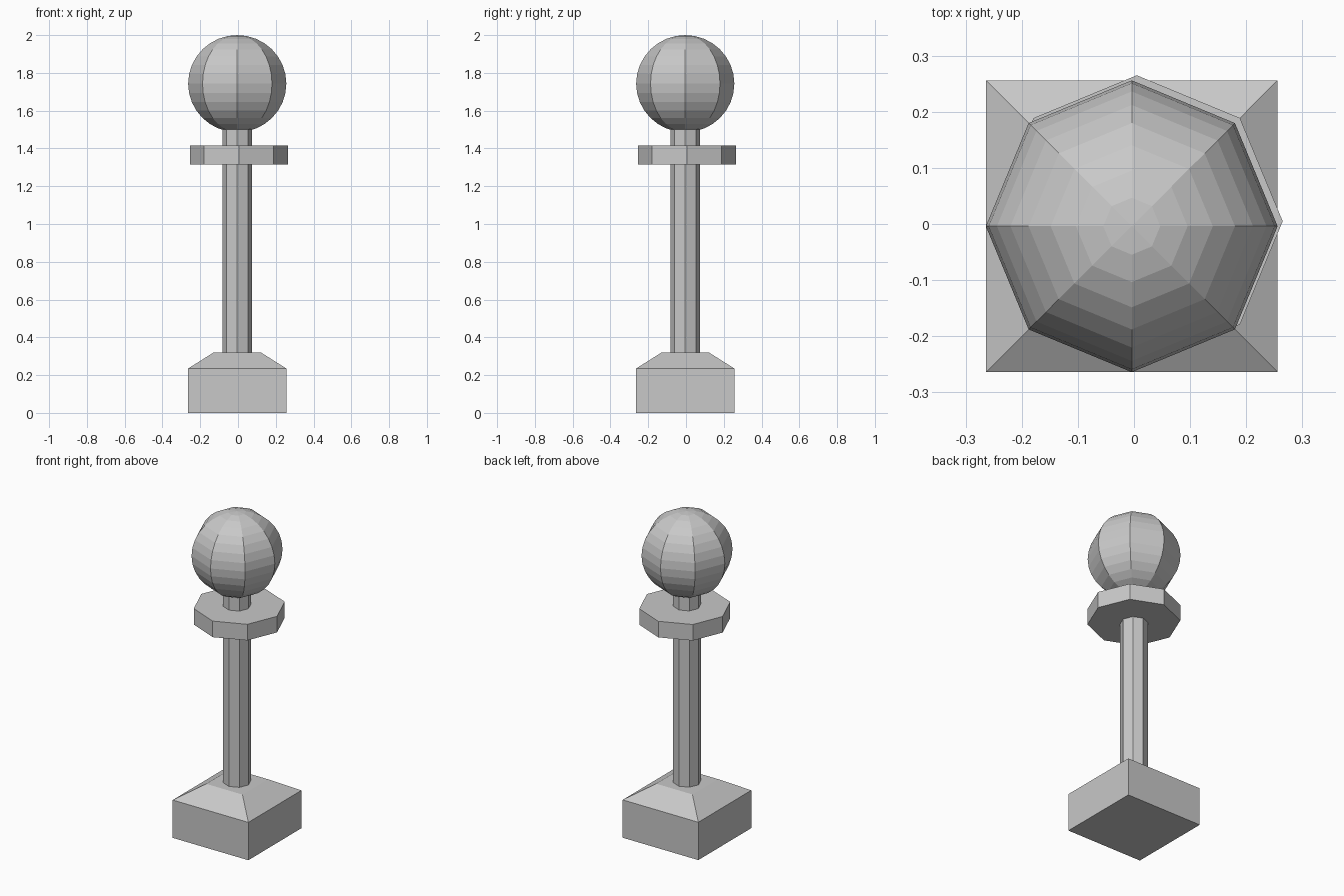
import bpy
import math

if "Cube" in bpy.data.objects:
    bpy.data.objects.remove(bpy.data.objects["Cube"])

grey = bpy.data.materials.new("plain grey")
grey.diffuse_color = (0.58, 0.58, 0.58, 1)
grey.use_nodes = True
grey.node_tree.nodes["Principled BSDF"].inputs["Base Color"].default_value = grey.diffuse_color


def finish(name):
    ob = bpy.context.object
    ob.name = name
    ob.data.materials.append(grey)
    return ob


def prism(name, sides, r1, r2, z0, z1, c, turn=0.0):
    bpy.ops.mesh.primitive_cone_add(vertices=sides, radius1=r1, radius2=r2,
                                    depth=z1 - z0, location=(c, c, (z0 + z1) / 2),
                                    rotation=(0, 0, turn))
    return finish(name)


C = -0.004          # shared axis of base, pole and ball
R2 = math.sqrt(2)

# Square base: block whose top face is extruded into a sloped cap
base = prism("base", 4, 0.26 * R2, 0.26 * R2, 0, 0.235, C, math.pi / 4)
bpy.ops.object.mode_set(mode='EDIT')
bpy.ops.mesh.select_all(action='DESELECT')
bpy.ops.object.mode_set(mode='OBJECT')
for p in base.data.polygons:
    p.select = p.normal.z > 0.9
bpy.ops.object.mode_set(mode='EDIT')
bpy.ops.mesh.select_mode(type='FACE')
bpy.ops.mesh.extrude_region_move(TRANSFORM_OT_translate={"value": (0, 0, 0.085)})
bpy.ops.transform.resize(value=(0.48, 0.48, 1))
bpy.ops.object.mode_set(mode='OBJECT')

# Octagonal pole, running up into the ball
prism("pole", 8, 0.079, 0.079, 0.30, 1.52, C)

# Octagonal collar, slightly off the axis
prism("collar", 8, 0.26, 0.26, 1.315, 1.415, 0.005)

# Eight-sided ball
bpy.ops.mesh.primitive_uv_sphere_add(segments=8, ring_count=16, radius=0.26,
                                     location=(C, C, 1.743))
ball = finish("ball")
ball.scale.z = 0.257 / 0.26
